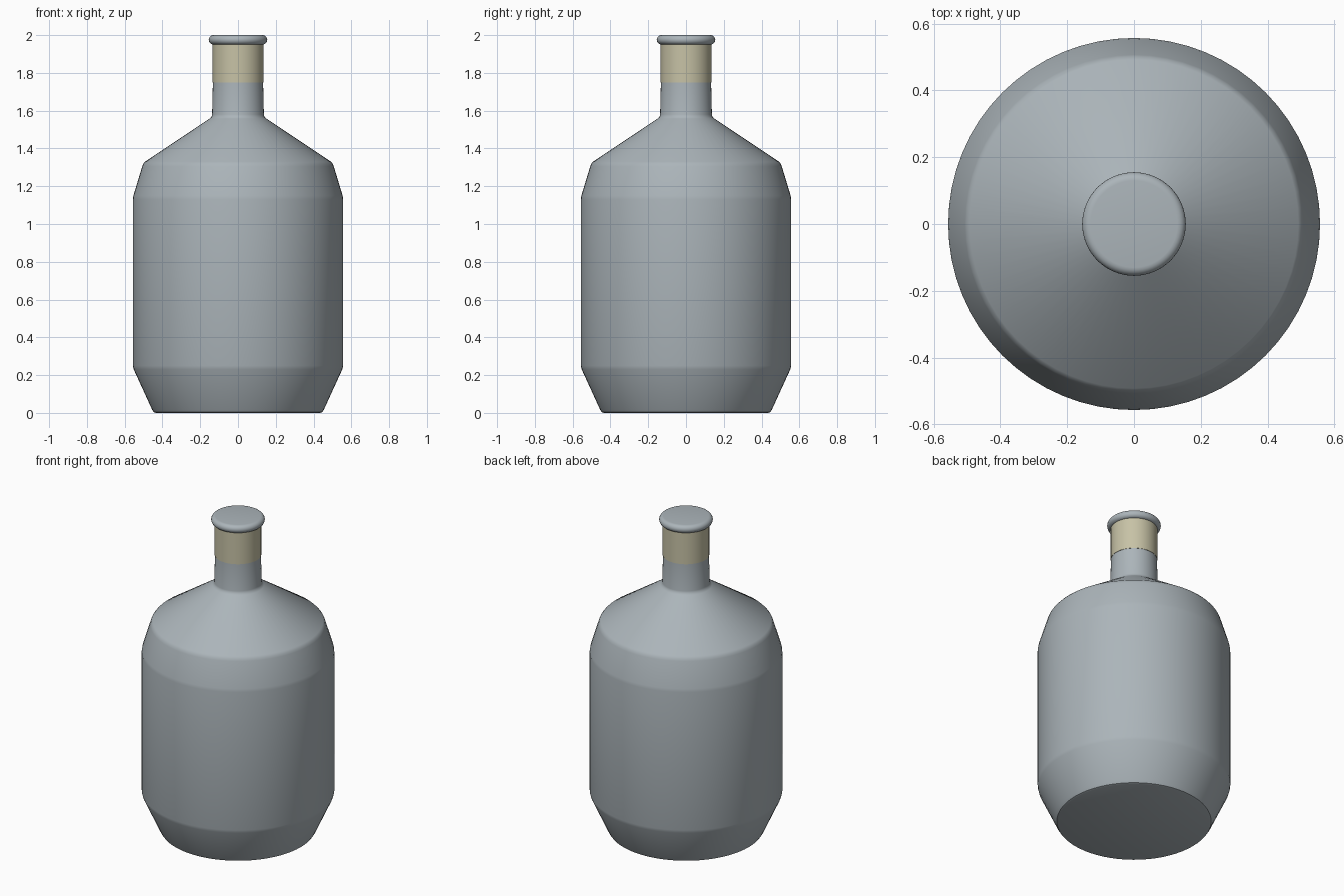
import bpy, bmesh, math

if "Cube" in bpy.data.objects:
    bpy.data.objects.remove(bpy.data.objects["Cube"], do_unlink=True)


def material(name, rgb):
    m = bpy.data.materials.new(name)
    m.use_nodes = True
    m.diffuse_color = (*rgb, 1)
    m.node_tree.nodes["Principled BSDF"].inputs["Base Color"].default_value = (*rgb, 1)
    return m


def lathe(name, profile, mat, sides=64):
    """Revolve (radius, height) points about z and cap both ends."""
    bm = bmesh.new()
    rings = []
    for r, z in profile:
        angles = [math.tau * i / sides for i in range(sides)]
        rings.append([bm.verts.new((r * math.cos(a), r * math.sin(a), z)) for a in angles])
    for low, high in zip(rings, rings[1:]):
        for i in range(sides):
            j = (i + 1) % sides
            bm.faces.new((low[i], low[j], high[j], high[i]))
    bm.faces.new(rings[0][::-1])
    bm.faces.new(rings[-1])
    mesh = bpy.data.meshes.new(name)
    bm.to_mesh(mesh)
    bm.free()
    mesh.materials.append(mat)
    obj = bpy.data.objects.new(name, mesh)
    bpy.context.collection.objects.link(obj)
    bpy.ops.object.select_all(action="DESELECT")
    obj.select_set(True)
    bpy.context.view_layer.objects.active = obj
    bpy.ops.object.shade_smooth_by_angle(angle=math.radians(35))
    return obj


glass = material("grey_blue_glass", (0.41, 0.46, 0.49))
cork = material("pale_cork", (0.57, 0.54, 0.38))

# Bottle body: chamfered foot, straight wall, shoulder and neck
lathe("bottle_body", [
    (0.435, 0), (0.446, 0.004), (0.455, 0.018), (0.552, 0.23), (0.557, 0.25),
    (0.557, 1.13), (0.554, 1.15), (0.507, 1.305), (0.502, 1.318), (0.492, 1.33),
    (0.150, 1.558), (0.140, 1.567), (0.137, 1.58), (0.133, 1.75),
], glass)

# Stopper sleeve around the upper neck
lathe("cork_sleeve", [(0.135, 1.75), (0.135, 1.96)], cork)

# Rounded lip with a flat closed top
lip = [(0.13 + 0.025 * math.cos(a), 1.975 + 0.025 * math.sin(a))
       for a in (math.radians(-90 + 18 * k) for k in range(11))]
lathe("lip", lip, glass)
